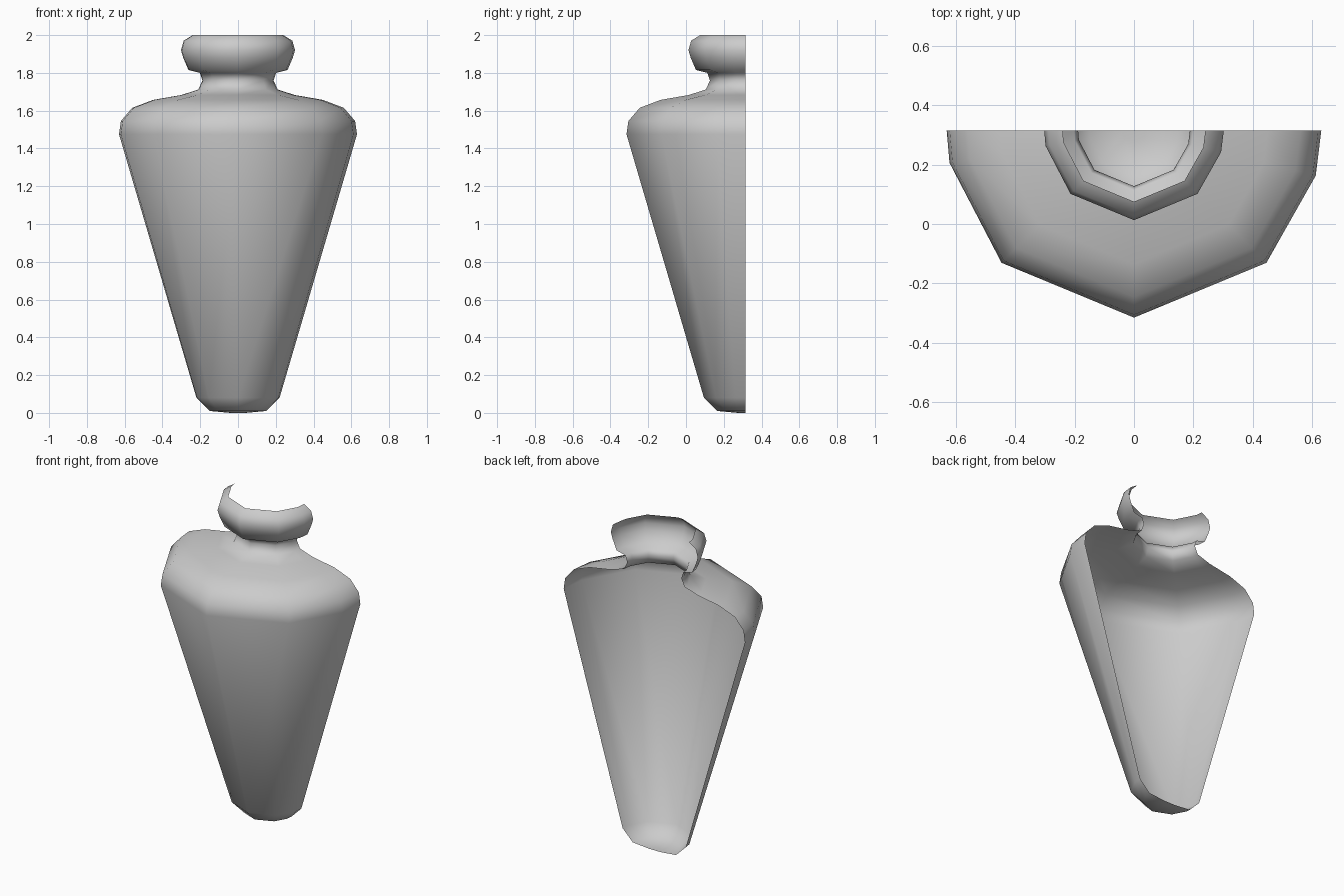
import bpy, bmesh, math

if "Cube" in bpy.data.objects:
    bpy.data.objects.remove(bpy.data.objects["Cube"])

# Half vase: profile (radius, height) swept half a turn, left open at the back
AXIS_Y = 0.315
profile = [(0.04, 0.0), (0.15, 0.01), (0.22, 0.08), (0.63, 1.475), (0.62, 1.545),
           (0.56, 1.615), (0.45, 1.657), (0.30, 1.683), (0.21, 1.712),
           (0.188, 1.76), (0.202, 1.80), (0.262, 1.815), (0.29, 1.88),
           (0.302, 1.92), (0.288, 1.97), (0.24, 2.0)]
angles = [180, 190, 225, 270, 315, 346, 360]

bm = bmesh.new()
centre = bm.verts.new((0, AXIS_Y, 0))
rings = []
for r, z in profile:
    rings.append([bm.verts.new((r * math.cos(math.radians(a)),
                                AXIS_Y + r * math.sin(math.radians(a)), z))
                  for a in angles])

# Floor
for a, b in zip(rings[0], rings[0][1:]):
    bm.faces.new((centre, b, a))

# Wall, shoulder, neck and lip
for low, high in zip(rings, rings[1:]):
    for i in range(len(angles) - 1):
        bm.faces.new((low[i], low[i + 1], high[i + 1], high[i]))

mesh = bpy.data.meshes.new("half_vase")
bm.to_mesh(mesh)
bm.free()
vase = bpy.data.objects.new("half_vase", mesh)
bpy.context.collection.objects.link(vase)

# Smooth shading
for p in mesh.polygons:
    p.use_smooth = True
